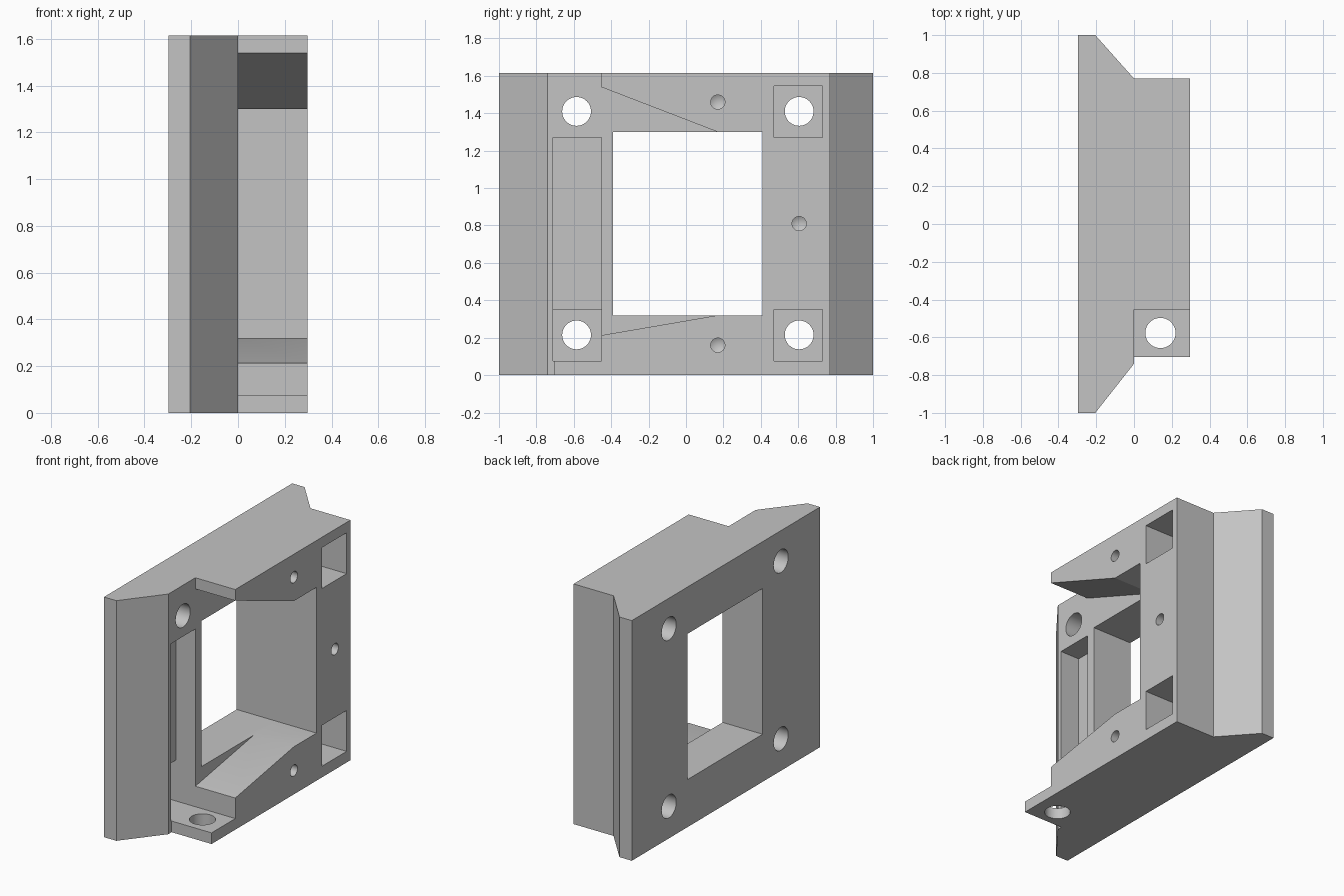
import bpy, bmesh, math
from mathutils import Vector

cube = bpy.data.objects.get("Cube")
if cube:
    bpy.data.objects.remove(cube, do_unlink=True)

grey = bpy.data.materials.new("plain grey")
grey.use_nodes = True
colour = (0.55, 0.55, 0.55, 1)
grey.diffuse_color = colour
grey.node_tree.nodes["Principled BSDF"].inputs["Base Color"].default_value = colour

HEIGHT, FRONT, BACK = 1.615, 0.297, -0.297


def solid(name, points, direction):
    """Extrude a planar outline along a direction."""
    bm = bmesh.new()
    face = bm.faces.new([bm.verts.new(p) for p in points])
    grown = bmesh.ops.extrude_face_region(bm, geom=[face])["geom"]
    bmesh.ops.translate(bm, vec=Vector(direction),
                        verts=[v for v in grown if isinstance(v, bmesh.types.BMVert)])
    bmesh.ops.recalc_face_normals(bm, faces=bm.faces)
    mesh = bpy.data.meshes.new(name)
    bm.to_mesh(mesh)
    bm.free()
    mesh.materials.append(grey)
    obj = bpy.data.objects.new(name, mesh)
    bpy.context.collection.objects.link(obj)
    return obj


def side_solid(name, outline, x0, x1):
    return solid(name, [(x0, y, z) for y, z in outline], (x1 - x0, 0, 0))


def box(name, x0, x1, y0, y1, z0, z1):
    return side_solid(name, [(y0, z0), (y1, z0), (y1, z1), (y0, z1)], x0, x1)


def circle(cy, cz, r, n=48):
    return [(cy + r * math.cos(i * math.tau / n), cz + r * math.sin(i * math.tau / n))
            for i in range(n)]


def combine(target, tool, operation):
    """Apply a boolean and discard the tool."""
    tool.hide_render = True
    bpy.ops.object.select_all(action="DESELECT")
    bpy.context.view_layer.objects.active = target
    target.select_set(True)
    mod = target.modifiers.new("shape", "BOOLEAN")
    mod.operation, mod.solver, mod.object = operation, "EXACT", tool
    bpy.ops.object.modifier_apply(modifier=mod.name)
    bpy.data.objects.remove(tool, do_unlink=True)


# Back plate with bevelled sides and a central window
plan = [(BACK, -1), (-0.205, -1), (0, -0.74), (0, 0.77), (-0.205, 1), (BACK, 1)]
bracket = solid("mounting_bracket", [(x, y, 0) for x, y in plan], (0, 0, HEIGHT))
combine(bracket, box("window_cutter", -0.5, 0.5, -0.39, 0.41, 0.32, 1.30), "DIFFERENCE")

# Raised C-shaped frame with tapered arms and a thin foot tab
frame = [(-0.705, 0), (0.77, 0), (0.77, HEIGHT), (-0.453, HEIGHT), (-0.453, 1.54),
         (0.17, 1.30), (0.41, 1.30), (0.41, 0.32), (0.17, 0.32),
         (-0.453, 0.213), (-0.453, 0.075), (-0.705, 0.075)]
combine(bracket, side_solid("raised_frame", frame, -0.05, FRONT), "UNION")

# Square corner pockets and the long shallow slot
POCKET = -0.2
for y0, z0 in ((0.47, 0.075), (0.47, 1.27), (-0.71, 0.075)):
    y1 = y0 + 0.26 if y0 > 0 else -0.453
    combine(bracket, box("pocket_cutter", POCKET, 0.5, y0, y1, z0, z0 + 0.275), "DIFFERENCE")
combine(bracket, box("slot_cutter", -0.145, 0.2, -0.71, -0.453, 0.3, 1.27), "DIFFERENCE")

# Bolt holes through the plate
for y in (-0.585, 0.605):
    for z in (0.215, 1.41):
        combine(bracket, side_solid("bolt_cutter", circle(y, z, 0.077), -0.5, 0.03),
                "DIFFERENCE")

# Vertical hole in the foot tab
combine(bracket, solid("tab_cutter", [(x, y, -0.1) for x, y in circle(0.14, -0.577, 0.08)],
                       (0, 0, 0.3)), "DIFFERENCE")

# Small blind screw holes with conical ends
for y, z in ((0.17, 0.16), (0.17, 1.46), (0.605, 0.81)):
    drill = side_solid("drill_cutter", circle(y, z, 0.038, 32), 0.02, 0.5)
    bm = bmesh.new()
    bm.from_mesh(drill.data)
    bm.faces.ensure_lookup_table()
    end = min(bm.faces, key=lambda f: f.calc_center_median().x)
    tip = bmesh.ops.poke(bm, faces=[end])["verts"][0]
    tip.co.x -= 0.022
    bm.to_mesh(drill.data)
    bm.free()
    combine(bracket, drill, "DIFFERENCE")

bpy.ops.object.select_all(action="DESELECT")
bracket.select_set(True)
bpy.context.view_layer.objects.active = bracket
bpy.ops.object.shade_smooth_by_angle(angle=math.radians(20))
